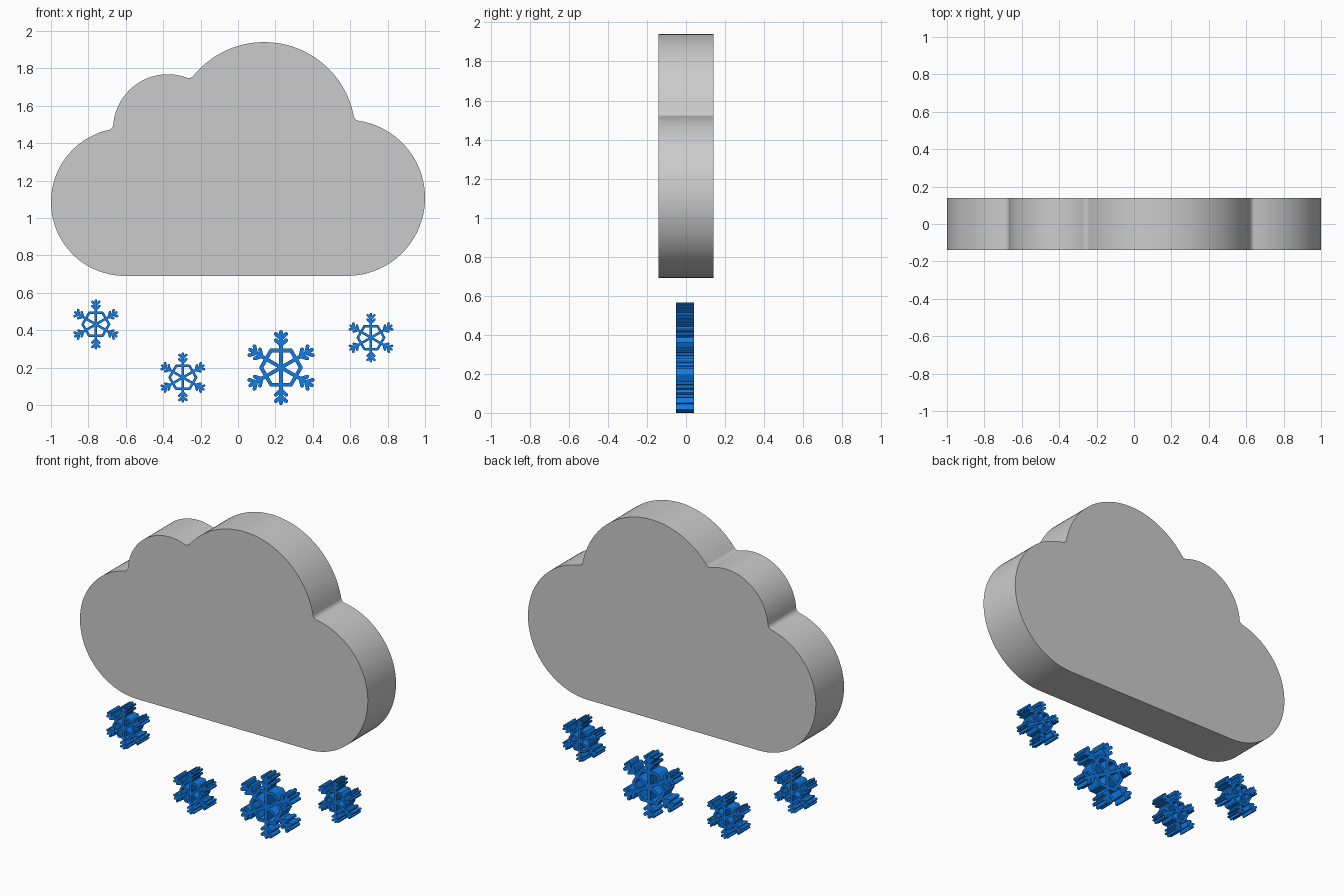
import bpy, bmesh
from math import sin, cos, pi, atan2, sqrt, radians
from mathutils import Vector
from mathutils.geometry import delaunay_2d_cdt

if "Cube" in bpy.data.objects:
    bpy.data.objects.remove(bpy.data.objects["Cube"])


def arc(c, r, a0, a1, n):
    return [Vector((c[0] + r * cos(a0 + (a1 - a0) * i / n),
                    c[1] + r * sin(a0 + (a1 - a0) * i / n))) for i in range(n + 1)]


def extrude_flat(name, pts, faces, y0, y1, mat=None):
    """Make a solid from flat x-z faces, running from y0 to y1."""
    bm = bmesh.new()
    vs = [bm.verts.new((p[0], y0, p[1])) for p in pts]
    fs = [bm.faces.new([vs[i] for i in f]) for f in faces]
    new = bmesh.ops.extrude_face_region(bm, geom=fs, use_keep_orig=True)["geom"]
    bmesh.ops.translate(bm, vec=(0, y1 - y0, 0),
                        verts=[g for g in new if isinstance(g, bmesh.types.BMVert)])
    bmesh.ops.delete(bm, geom=[v for v in bm.verts if not v.link_faces], context='VERTS')
    bmesh.ops.recalc_face_normals(bm, faces=bm.faces)
    me = bpy.data.meshes.new(name)
    bm.to_mesh(me)
    bm.free()
    ob = bpy.data.objects.new(name, me)
    bpy.context.collection.objects.link(ob)
    if mat:
        me.materials.append(mat)
    bpy.ops.object.select_all(action='DESELECT')
    ob.select_set(True)
    bpy.context.view_layer.objects.active = ob
    bpy.ops.object.shade_smooth_by_angle(angle=radians(30))
    return ob


# Cloud: four round lobes joined by small fillets, flat underneath
lobes = [((-0.605, 1.085), 0.395), ((-0.375, 1.475), 0.293),
         ((0.14, 1.452), 0.488), ((0.583, 1.107), 0.417)]
FILLET = 0.03


def fillet_centre(a, b):
    (c1, r1), (c2, r2) = a, b
    p, d = Vector(c1), Vector(c2) - Vector(c1)
    ra, rb, L = r1 + FILLET, r2 + FILLET, d.length
    u = d / L
    t = (ra * ra - rb * rb + L * L) / (2 * L)
    return p + u * t + Vector((-u.y, u.x)) * sqrt(ra * ra - t * t)


def angle(c, p):
    return atan2(p[1] - c[1], p[0] - c[0])


outline = []
start = 1.5 * pi
for i, (c, r) in enumerate(lobes):
    last = i == len(lobes) - 1
    f = None if last else fillet_centre(lobes[i], lobes[i + 1])
    end = -pi / 2 if last else angle(c, f)
    while end > start:
        end -= 2 * pi
    outline += arc(c, r, start, end, 40)
    if f:
        nxt = lobes[i + 1][0]
        a0, a1 = angle(f, c), angle(f, nxt)
        while a1 < a0:
            a1 += 2 * pi
        outline += arc(f, FILLET, a0, a1, 8)[1:-1]
        start = angle(nxt, f)
extrude_flat("cloud", outline, [range(len(outline))], -0.14, 0.14)

# Snowflakes: rounded bars merged into one flat outline, then thickened
blue = bpy.data.materials.new("snow_blue")
blue.diffuse_color = (0.005, 0.2, 0.8, 1)
blue.use_nodes = True
blue.node_tree.nodes["Principled BSDF"].inputs["Base Color"].default_value = blue.diffuse_color
HALF = 0.05


def bar(p, q):
    a = angle(p, q)
    return arc(q, HALF, a - pi / 2, a + pi / 2, 6) + arc(p, HALF, a + pi / 2, a + 1.5 * pi, 6)


def polar(r, a):
    return Vector((r * cos(a), r * sin(a)))


bars = []
for k in range(6):
    a = pi / 2 + k * pi / 3
    bars.append(bar(Vector((0, 0)), polar(1 - HALF, a)))
    bars.append(bar(polar(0.53, a - pi / 6), polar(0.53, a + pi / 6)))
    for root in (0.6, 0.77):
        for s in (-1, 1):
            p = polar(root, a)
            bars.append(bar(p, p + polar(0.19, a + s * radians(47))))

pts, loops = [], []
for b in bars:
    loops.append(list(range(len(pts), len(pts) + len(b))))
    pts += b
res = delaunay_2d_cdt(pts, [], loops, 0, 1e-5, True)
flat_pts = res[0]
flat_faces = [f for f, orig in zip(res[2], res[5]) if orig]

for i, (x, z, r) in enumerate([(-0.76, 0.431, 0.134), (-0.295, 0.147, 0.134),
                               (0.23, 0.2, 0.2), (0.711, 0.36, 0.133)]):
    extrude_flat(f"snowflake_{i + 1}", [(x + r * p[0], z + r * p[1]) for p in flat_pts],
                 flat_faces, -0.05, 0.04, blue)
